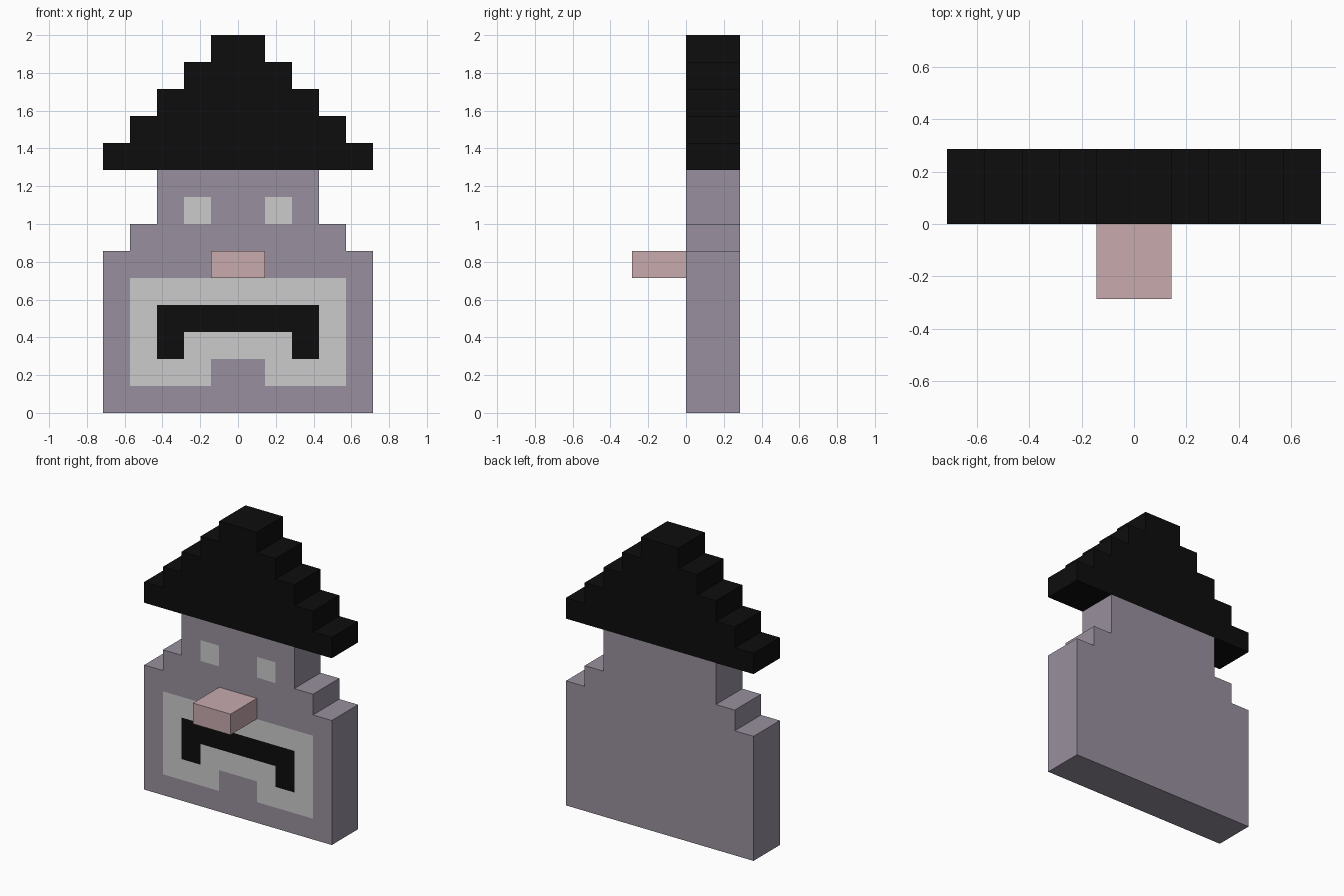
import bpy, bmesh

if "Cube" in bpy.data.objects:
    bpy.data.objects.remove(bpy.data.objects["Cube"])

U = 1 / 7  # one block


def material(name, color):
    m = bpy.data.materials.new(name)
    m.diffuse_color = (*color, 1)
    m.use_nodes = True
    m.node_tree.nodes["Principled BSDF"].inputs["Base Color"].default_value = m.diffuse_color
    return m


BLACK = material("black", (0.004, 0.004, 0.004))
SKIN = material("mauve grey", (0.314, 0.279, 0.342))
PALE = material("pale grey", (0.597, 0.597, 0.597))
PINK = material("dusty pink", (0.578, 0.402, 0.423))


def stepped_slab(steps, y0, y1):
    """Mirrored stepped profile from (half width, bottom, top) rows, extruded along y."""
    right = [p for w, b, t in steps for p in ((w, b), (w, t))]
    left = [(-x, z) for x, z in reversed(right)]
    bm = bmesh.new()
    face = bm.faces.new([bm.verts.new((x * U, y0 * U, z * U)) for x, z in right + left])
    ext = bmesh.ops.extrude_face_region(bm, geom=[face])
    verts = [v for v in ext["geom"] if isinstance(v, bmesh.types.BMVert)]
    bmesh.ops.translate(bm, verts=verts, vec=(0, (y1 - y0) * U, 0))
    bmesh.ops.recalc_face_normals(bm, faces=bm.faces)
    return bm


def finish(name, bm, mats):
    mesh = bpy.data.meshes.new(name)
    bm.to_mesh(mesh)
    bm.free()
    for m in mats:
        mesh.materials.append(m)
    bpy.context.collection.objects.link(bpy.data.objects.new(name, mesh))


def front_colour(x, z):
    """Painted face pattern: 0 skin, 1 pale, 2 black (block units, mirrored in x)."""
    x = abs(x)
    if 1 < x < 2 and 7 < z < 8:                                     # eyes
        return 1
    if x < 3 and 2 < z < 4 and (x > 2 or z > 3):                    # mouth
        return 2
    if x < 4 and 1 < z < 5 and (x > 1 or z > 2):                    # beard
        return 1
    return 0


# Head: cut into blocks, then painted on the front
head = stepped_slab([(5, 0, 6), (4, 6, 7), (3, 7, 9)], 0, 2)
cuts = [((k * U, 0, 0), (1, 0, 0)) for k in range(-4, 5)]
cuts += [((0, 0, k * U), (0, 0, 1)) for k in range(1, 9)]
for co, no in cuts:
    bmesh.ops.bisect_plane(head, geom=head.verts[:] + head.edges[:] + head.faces[:],
                           dist=1e-5, plane_co=co, plane_no=no)
head.normal_update()
for f in head.faces:
    if f.normal.y < -0.9:
        c = f.calc_center_median() / U
        f.material_index = front_colour(c.x, c.z)
finish("head", head, [SKIN, PALE, BLACK])

# Hat: brim and crown steps
finish("hat", stepped_slab([(5 - i, 9 + i, 10 + i) for i in range(5)], 0, 2), [BLACK])

# Nose
finish("nose", stepped_slab([(1, 5, 6)], -2, 0), [PINK])
